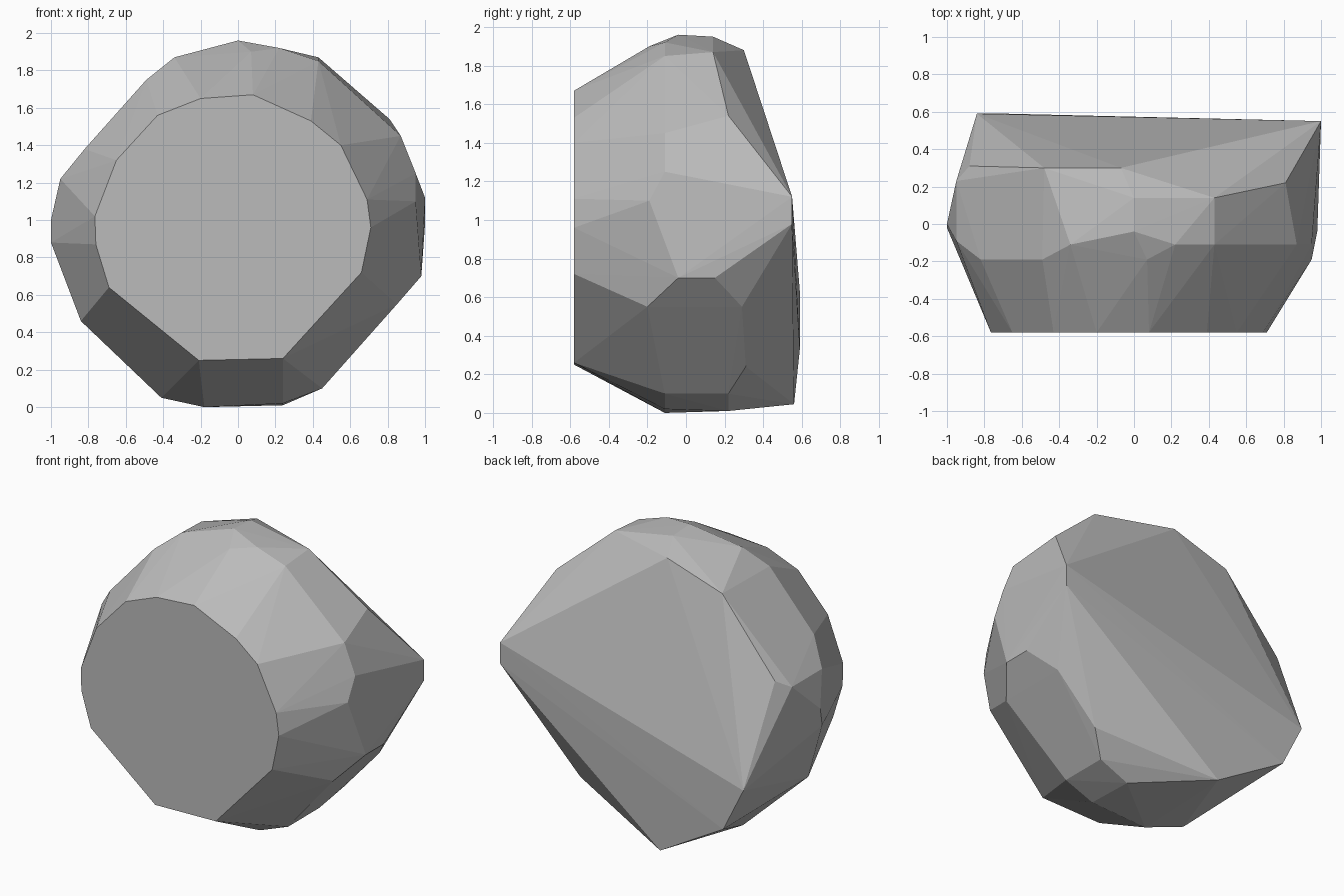
import bpy, bmesh

# Flat front facet of the boulder, as (x, z) at one depth
FRONT_Y = -0.58
front = [(-0.2, 1.65), (0.08, 1.67), (0.39, 1.53), (0.55, 1.40), (0.69, 1.11),
         (0.71, 0.96), (0.66, 0.72), (0.24, 0.26), (-0.21, 0.25), (-0.69, 0.64),
         (-0.76, 0.87), (-0.765, 1.02), (-0.65, 1.32), (-0.43, 1.56)]

# Chipped corners around the top, sides, bottom and back
crown = [(0, -0.04, 1.96), (0, 0.14, 1.95), (0.22, -0.11, 1.92), (0.07, -0.19, 1.90),
         (0.29, -0.2, 1.84), (0.43, 0.14, 1.87), (0.43, -0.11, 1.85),
         (-0.34, -0.11, 1.87), (-0.49, -0.19, 1.75), (-0.07, 0.30, 1.88), (-0.48, 0.30, 1.75)]
right = [(0.81, 0.22, 1.54), (0.87, -0.11, 1.45), (0.95, -0.11, 1.25), (0.95, -0.19, 1.10),
         (0.98, -0.04, 0.70), (0.98, 0.15, 0.70), (0.85, -0.2, 0.55), (0.85, 0.29, 0.55)]
left = [(-0.82, -0.19, 1.38), (-0.95, -0.09, 1.22), (-0.95, 0.23, 1.22), (-0.88, 0.31, 1.27),
        (-1, 0, 1.0), (-1, -0.02, 0.88), (-0.84, -0.1, 0.46)]
base = [(0.57, 0.31, 0.24), (0.45, 0.22, 0.10), (0.45, -0.11, 0.10), (0.24, 0.22, 0.01),
        (0.24, -0.11, 0.02), (-0.18, -0.11, 0.0), (-0.41, -0.02, 0.05)]
back = [(1, 0.55, 1.12), (1, 0.55, 0.98), (-0.84, 0.59, 0.63), (-0.69, 0.59, 0.33),
        (-0.2, 0.56, 0.045)]

# Wrap the corners in a faceted skin
bm = bmesh.new()
for p in [(x, FRONT_Y, z) for x, z in front] + crown + right + left + base + back:
    bm.verts.new(p)
hull = bmesh.ops.convex_hull(bm, input=bm.verts)
loose = {g for g in hull["geom_interior"] + hull["geom_unused"]
         if isinstance(g, bmesh.types.BMVert)}
bmesh.ops.delete(bm, geom=list(loose), context='VERTS')
bmesh.ops.recalc_face_normals(bm, faces=bm.faces)

mesh = bpy.data.meshes.new("boulder")
bm.to_mesh(mesh)
bm.free()
boulder = bpy.data.objects.new("boulder", mesh)
bpy.context.collection.objects.link(boulder)

# Plain grey stone
stone = bpy.data.materials.new("grey stone")
stone.diffuse_color = (0.5, 0.5, 0.5, 1)
mesh.materials.append(stone)
